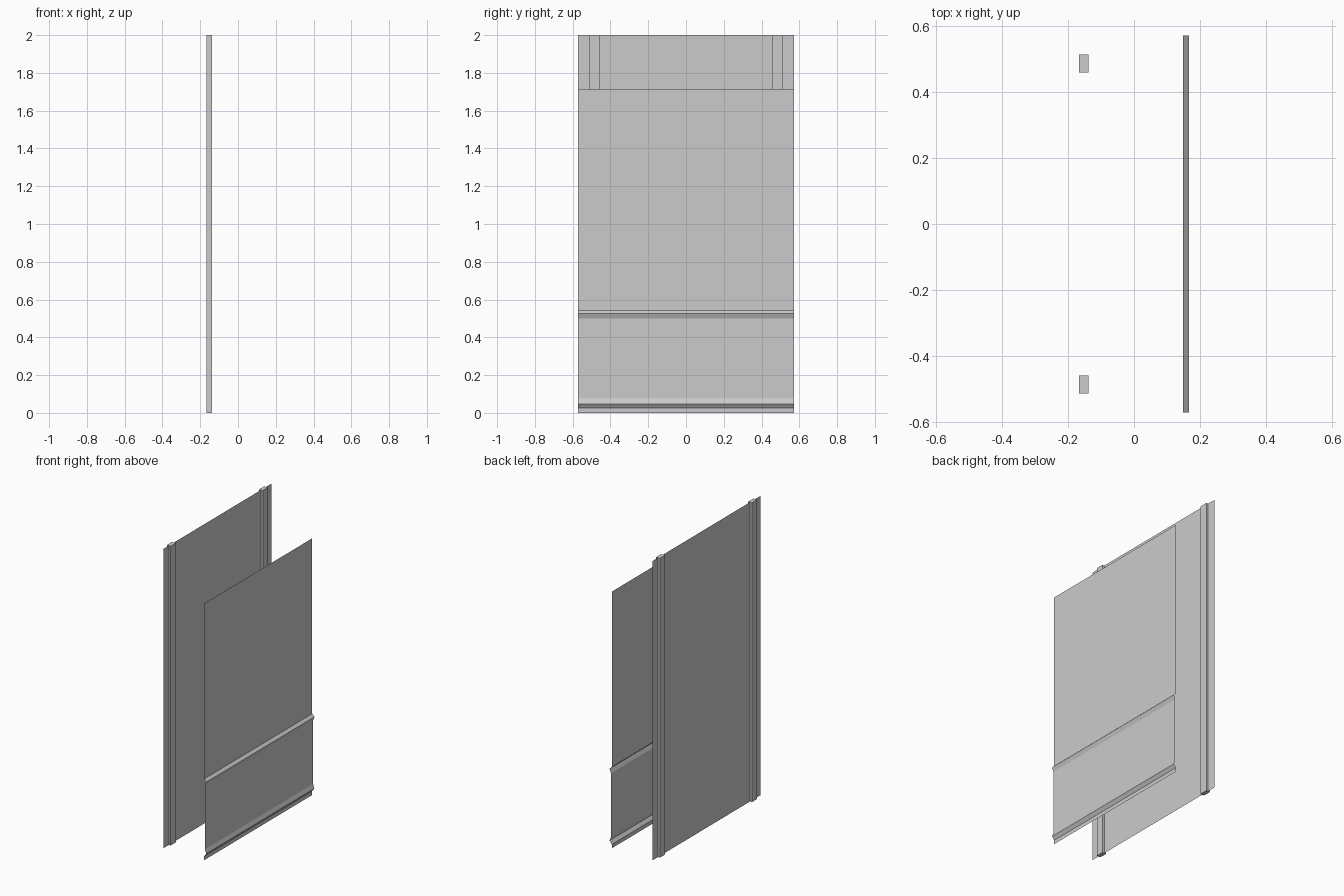
import bpy

if "Cube" in bpy.data.objects:
    bpy.data.objects.remove(bpy.data.objects["Cube"])

W = 0.571  # half width of both sheets along y


def mesh_object(name, verts, faces):
    me = bpy.data.meshes.new(name)
    me.from_pydata(verts, [], faces)
    me.update()
    ob = bpy.data.objects.new(name, me)
    bpy.context.collection.objects.link(ob)
    return ob


def sheet(name, profile):
    # extrude an open x/z profile across the full width
    verts = [(x, y, z) for x, z in profile for y in (-W, W)]
    faces = [(2 * i, 2 * i + 1, 2 * i + 3, 2 * i + 2) for i in range(len(profile) - 1)]
    return mesh_object(name, verts, faces)


def box(name, x0, x1, y0, y1, z0, z1):
    verts = [(x, y, z) for x in (x0, x1) for y in (y0, y1) for z in (z0, z1)]
    faces = [(0, 1, 3, 2), (4, 6, 7, 5), (0, 4, 5, 1), (2, 3, 7, 6), (0, 2, 6, 4), (1, 5, 7, 3)]
    return mesh_object(name, verts, faces)


# tall plain sheet on the left
sheet("back_sheet", [(-0.152, 0), (-0.152, 2)])

# vertical posts straddling the tall sheet
for side, label in ((-1, "a"), (1, "b")):
    ys = sorted((side * 0.459, side * 0.513))
    box("post_" + label, -0.166, -0.138, ys[0], ys[1], 0, 2)

# shorter sheet with folded rail and skirting mouldings
sheet("moulded_sheet", [
    (0.165, 0.048), (0.155, 0.075), (0.155, 0.50), (0.166, 0.527),
    (0.149, 0.543), (0.149, 1.715)])
sheet("skirting", [(0.149, 0), (0.149, 0.026), (0.165, 0.048)])
